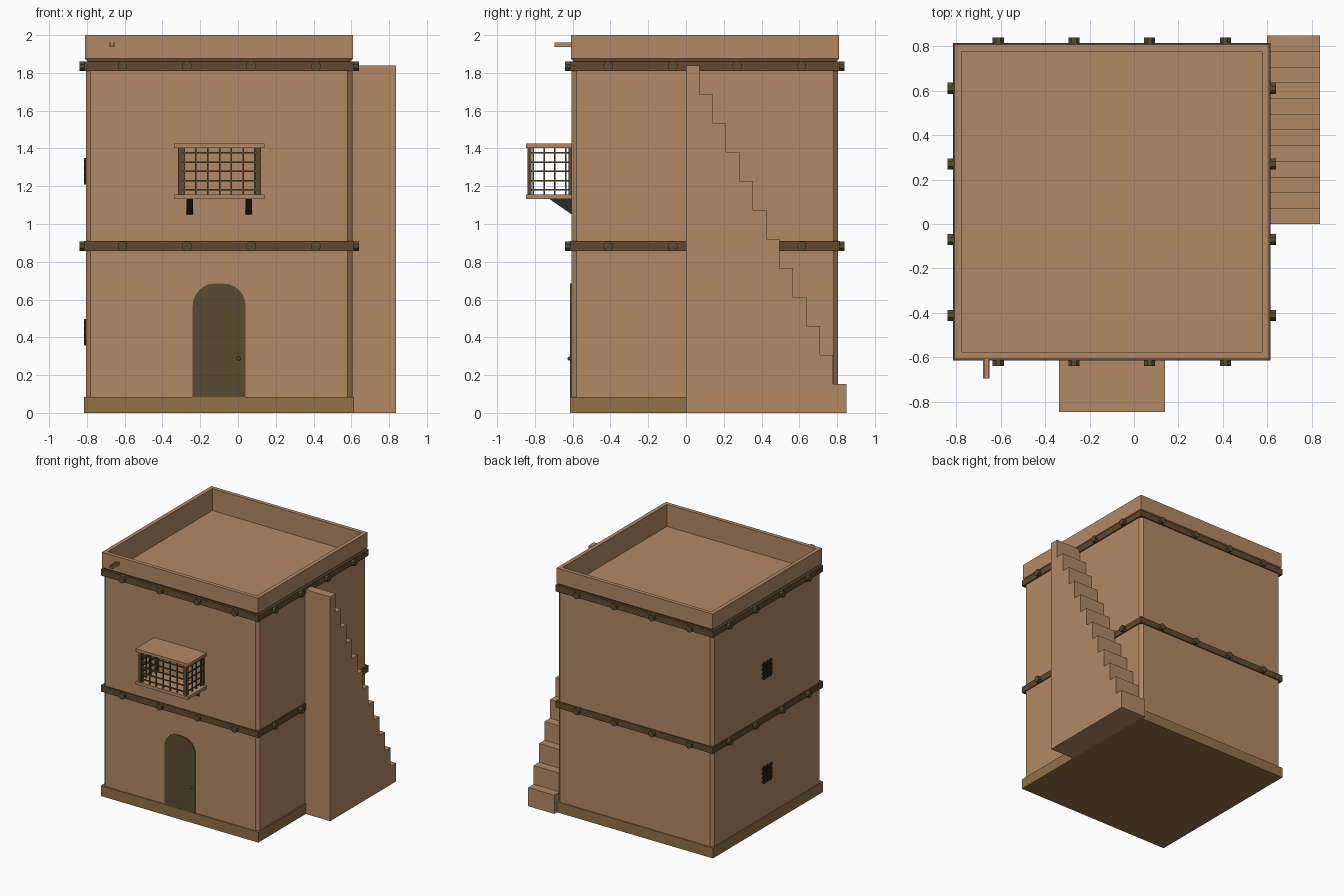
import bpy, bmesh, math
from mathutils import Matrix, Vector

if "Cube" in bpy.data.objects:
    bpy.data.objects.remove(bpy.data.objects["Cube"])

CX, CY = -0.10, 0.10      # centre of the house plan


def material(name, rgb):
    m = bpy.data.materials.new(name)
    m.diffuse_color = (*rgb, 1)
    m.use_nodes = True
    m.node_tree.nodes["Principled BSDF"].inputs["Base Color"].default_value = m.diffuse_color
    return m


CLAY = material("clay", (0.45, 0.25, 0.132))
STONE = material("plinth_earth", (0.29, 0.165, 0.063))
BEAM = material("beam_wood", (0.12, 0.065, 0.026))
WOOD = material("olive_wood", (0.10, 0.07, 0.03))
DARK = material("dark_wood", (0.03, 0.023, 0.013))


def finish(bm, name, mat):
    bmesh.ops.recalc_face_normals(bm, faces=bm.faces)
    me = bpy.data.meshes.new(name)
    bm.to_mesh(me)
    bm.free()
    me.materials.append(mat)
    ob = bpy.data.objects.new(name, me)
    bpy.context.collection.objects.link(ob)
    return ob


def add_box(bm, lo, hi):
    lo, hi = Vector(lo), Vector(hi)
    mid, size = (lo + hi) / 2, hi - lo
    return bmesh.ops.create_cube(
        bm, size=1, matrix=Matrix.Translation(mid) @ Matrix.Diagonal((*size, 1)))["verts"]


def boxes(name, mat, spans):
    bm = bmesh.new()
    for lo, hi in spans:
        add_box(bm, lo, hi)
    return finish(bm, name, mat)


def prism(name, mat, points, direction):
    """Extrude a closed planar outline along a direction."""
    bm = bmesh.new()
    face = bm.faces.new([bm.verts.new(p) for p in points])
    ext = bmesh.ops.extrude_face_region(bm, geom=[face], use_keep_orig=True)
    bmesh.ops.translate(bm, vec=direction,
                        verts=[v for v in ext["geom"] if isinstance(v, bmesh.types.BMVert)])
    return finish(bm, name, mat)


def square_ring(name, mat, profile):
    """Sweep a closed (half width, z) profile around the square plan."""
    bm = bmesh.new()
    loops = [[bm.verts.new((CX + sx * h, CY + sy * h, z))
              for sx, sy in ((-1, -1), (1, -1), (1, 1), (-1, 1))] for h, z in profile]
    for a, b in zip(loops, loops[1:] + loops[:1]):
        for i in range(4):
            j = (i + 1) % 4
            bm.faces.new((a[i], a[j], b[j], b[i]))
    return finish(bm, name, mat)


# walls with chamfered upright corners; the top is the roof floor
bm = bmesh.new()
add_box(bm, (CX - 0.706, CY - 0.706, 0.02), (CX + 0.706, CY + 0.706, 1.82))
upright = [e for e in bm.edges if abs(e.verts[0].co.z - e.verts[1].co.z) > 1]
bmesh.ops.bevel(bm, geom=upright, offset=0.025, segments=1, affect='EDGES')
finish(bm, "walls", CLAY)

# plinth
boxes("plinth", STONE, [((CX - 0.715, CY - 0.715, 0), (CX + 0.715, CY + 0.715, 0.085))])

# parapet
square_ring("parapet", CLAY, [(0.69, 1.855), (0.709, 1.875), (0.709, 2.0),
                              (0.677, 2.0), (0.677, 1.815), (0.69, 1.815)])

# beam bands with protruding log ends on all four sides
for label, z in (("lower", 0.883), ("upper", 1.835)):
    square_ring(label + "_band", BEAM, [(0.715, z - 0.026), (0.715, z + 0.026),
                                        (0.69, z + 0.026), (0.69, z - 0.026)])
    bm = bmesh.new()
    for side in range(4):
        spin = Matrix.Rotation(side * math.pi / 2, 4, 'Z')
        for k in range(4):
            place = (Matrix.Translation((CX, CY, z)) @ spin
                     @ Matrix.Translation(((k - 1.5) * 0.341, -0.715, 0))
                     @ Matrix.Rotation(math.pi / 2, 4, 'X')
                     @ Matrix.Rotation(math.pi / 8, 4, 'Z'))
            bmesh.ops.create_cone(bm, cap_ends=True, segments=8, radius1=0.027,
                                  radius2=0.027, depth=0.05, matrix=place)
    finish(bm, label + "_log_ends", WOOD)

# outside staircase, one solid stepped profile
N, RUN, RISE = 12, 0.85 / 12, 1.84 / 12
steps = [(0.60, 0, 0)]
for i in range(N):
    z = 1.84 - i * RISE
    steps += [(0.60, i * RUN, z), (0.60, (i + 1) * RUN, z)]
steps.append((0.60, 0.85, 0))
prism("staircase", CLAY, steps, (0.237, 0, 0))

# arched door
R, HALF, TOP = 0.118, 0.14, 0.685
arch = [(CX - HALF, 0.08), (CX + HALF, 0.08)]
for sx, start in ((1, 0), (-1, 90)):
    for i in range(7):
        a = math.radians(start + i * 15)
        arch.append((CX + sx * (HALF - R) + R * math.cos(a), TOP - R + R * math.sin(a)))
prism("door", WOOD, [(x, -0.613, z) for x, z in arch], (0, 0.02, 0))

# door knob
bm = bmesh.new()
bmesh.ops.create_uvsphere(bm, u_segments=12, v_segments=8, radius=0.011,
                          matrix=Matrix.Translation((0.003, -0.616, 0.287)))
finish(bm, "door_knob", WOOD)

# bay window: roof and sill slabs
for name, z0, z1 in (("bay_roof", 1.402, 1.425), ("bay_sill", 1.132, 1.157)):
    boxes(name, CLAY, [((-0.338, -0.847, z0), (0.14, -0.60, z1))])

# bay window: corner posts
Z0, Z1 = 1.15, 1.405
boxes("bay_posts", WOOD, [((x - 0.012, y - 0.011, Z0), (x + 0.012, y + 0.011, Z1))
                          for x in (-0.305, 0.109) for y in (-0.828, -0.612)])

# bay window: lattice on front and both sides
T = 0.004
bars = []
for i in range(7):
    x = -0.285 + i * 0.0625
    bars.append(((x - T, -0.828 - T, Z0), (x + T, -0.828 + T, Z1)))
for x in (-0.305, 0.109):
    for i in range(4):
        y = -0.808 + i * 0.057
        bars.append(((x - T, y - T, Z0), (x + T, y + T, Z1)))
for i in range(5):
    z = 1.181 + i * 0.049
    bars.append(((-0.305, -0.828 - T, z - T), (0.109, -0.828 + T, z + T)))
    for x in (-0.305, 0.109):
        bars.append(((x - T, -0.828, z - T), (x + T, -0.61, z + T)))
boxes("bay_lattice", WOOD, bars)

# triangular brackets under the bay
for side, x in (("left", -0.272), ("right", 0.04)):
    prism(side + "_bracket", DARK,
          [(x, -0.725, 1.134), (x, -0.60, 1.134), (x, -0.60, 1.047)], (0.035, 0, 0))

# rain spout, an open trough
boxes("rain_spout", CLAY, [((-0.68, -0.697, 1.937), (-0.65, -0.59, 1.945)),
                           ((-0.68, -0.697, 1.937), (-0.672, -0.59, 1.96)),
                           ((-0.658, -0.697, 1.937), (-0.65, -0.59, 1.96))])

# small barred windows on the left wall
for label, z in (("lower", 0.427), ("upper", 1.28)):
    spans = [((-0.809, CY - 0.05, z - 0.06), (-0.80, CY + 0.05, z + 0.06))]
    for k in (-1, 0, 1):
        y = CY + k * 0.04
        spans.append(((-0.815, y - 0.01, z - 0.07), (-0.80, y + 0.01, z + 0.07)))
    for k in range(4):
        h = z + (k - 1.5) * 0.034
        spans.append(((-0.813, CY - 0.063, h - 0.008), (-0.80, CY + 0.063, h + 0.008)))
    boxes(label + "_side_window", DARK, spans)
